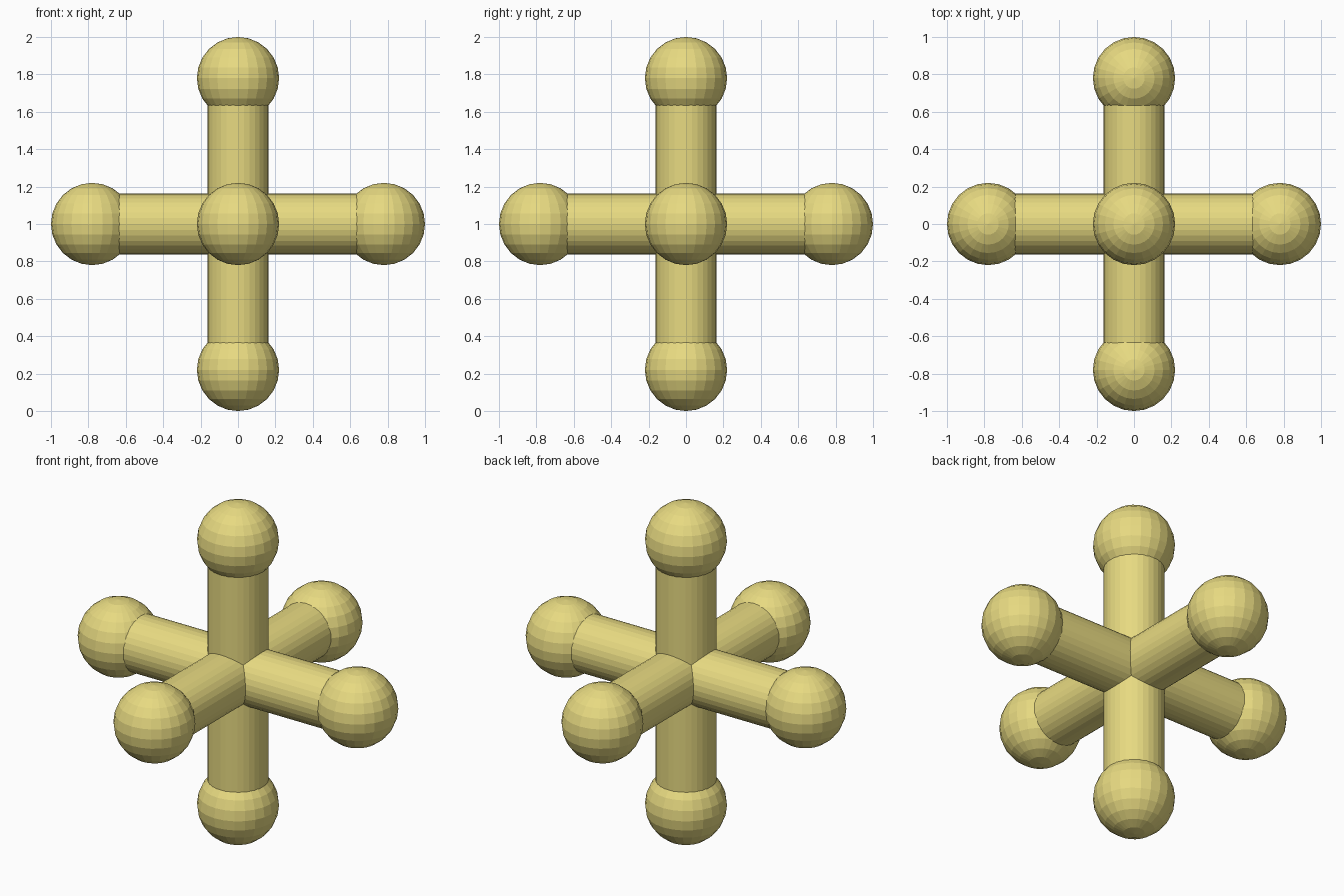
import bpy
from math import pi
from mathutils import Vector

if "Cube" in bpy.data.objects:
    bpy.data.objects.remove(bpy.data.objects["Cube"])

BALL_R, BAR_R, REACH = 0.22, 0.163, 0.78
CENTRE = Vector((0, 0, 1))

mat = bpy.data.materials.new("yellow")
mat.diffuse_color = (0.80, 0.70, 0.22, 1)
mat.use_nodes = True
mat.node_tree.nodes["Principled BSDF"].inputs["Base Color"].default_value = mat.diffuse_color


def finish(name):
    ob = bpy.context.object
    ob.name = name
    ob.data.materials.append(mat)


# three crossing bars, each with a ball on both ends
for axis, direction, rotation in (
    ("x", Vector((1, 0, 0)), (0, pi / 2, 0)),
    ("y", Vector((0, 1, 0)), (pi / 2, 0, 0)),
    ("z", Vector((0, 0, 1)), (0, 0, 0)),
):
    bpy.ops.mesh.primitive_cylinder_add(
        vertices=32, radius=BAR_R, depth=2 * REACH, location=CENTRE, rotation=rotation)
    finish(f"bar_{axis}")
    for side, sign in (("positive", 1), ("negative", -1)):
        bpy.ops.mesh.primitive_uv_sphere_add(
            segments=24, ring_count=12, radius=BALL_R,
            location=CENTRE + direction * REACH * sign)
        finish(f"ball_{axis}_{side}")
